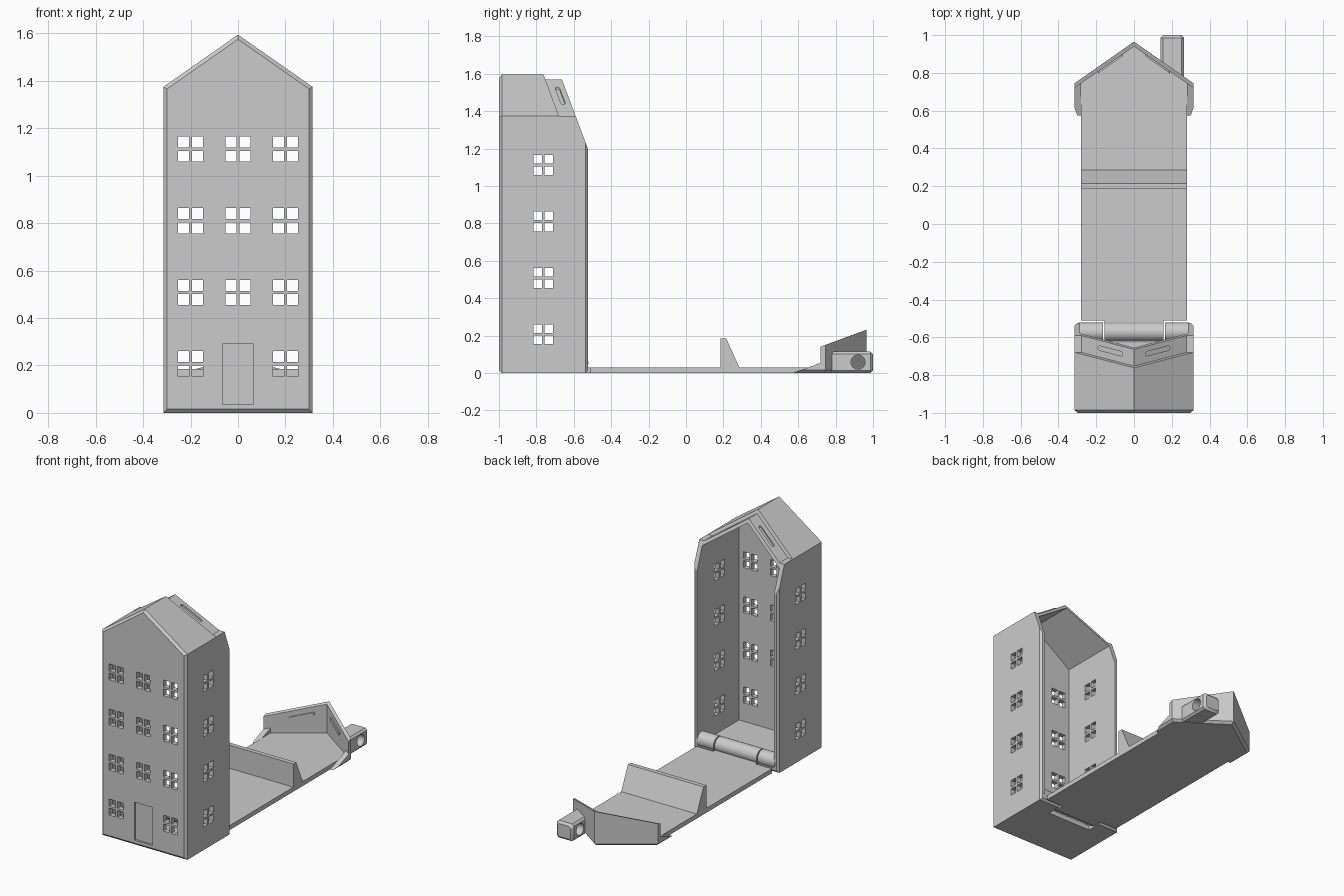
import bpy, bmesh, math
from mathutils import Vector

cube = bpy.data.objects.get("Cube")
if cube:
    bpy.data.objects.remove(cube, do_unlink=True)

grey = bpy.data.materials.new("light_grey")
grey.use_nodes = True
COLOUR = (0.6, 0.6, 0.6, 1)
grey.diffuse_color = COLOUR
grey.node_tree.nodes["Principled BSDF"].inputs["Base Color"].default_value = COLOUR

PITCH, PEAK, HALF = 0.7, 1.595, 0.315


def add_loft(bm, rings):
    """Closed solid through rings that share a point count."""
    loops = [[bm.verts.new(p) for p in ring] for ring in rings]
    n = len(loops[0])
    for a, b in zip(loops, loops[1:]):
        for i in range(n):
            j = (i + 1) % n
            bm.faces.new((a[i], a[j], b[j], b[i]))
    bm.faces.new(loops[0][::-1])
    bm.faces.new(loops[-1])


def solid(name, *lofts):
    bm = bmesh.new()
    for rings in lofts:
        add_loft(bm, rings)
    bmesh.ops.recalc_face_normals(bm, faces=bm.faces)
    mesh = bpy.data.meshes.new(name)
    bm.to_mesh(mesh)
    bm.free()
    mesh.materials.append(grey)
    obj = bpy.data.objects.new(name, mesh)
    bpy.context.collection.objects.link(obj)
    return obj


def box(x0, x1, y0, y1, z0, z1):
    return [[(x0, y0, z), (x1, y0, z), (x1, y1, z), (x0, y1, z)] for z in (z0, z1)]


def along_x(profile, x0, x1):
    return [[(x, y, z) for y, z in profile] for x in (x0, x1)]


def stadium(centre, along, across, up):
    """Round-ended bar on skewed axes."""
    c, a, b, u = map(Vector, (centre, along, across, up))
    ring = []
    for i in range(16):
        t = math.tau * (i + 0.5) / 16
        reach = math.copysign(0.83, math.cos(t)) + 0.17 * math.cos(t)
        ring.append(c + a * reach + b * math.sin(t))
    return [[p - u for p in ring], [p + u for p in ring]]


def cut(obj, *lofts):
    cutter = solid("cutter", *lofts)
    cutter.hide_render = True
    mod = obj.modifiers.new("cut", "BOOLEAN")
    mod.operation, mod.solver, mod.object = "DIFFERENCE", "EXACT", cutter
    bpy.context.view_layer.update()
    graph = bpy.context.evaluated_depsgraph_get()
    mesh = bpy.data.meshes.new_from_object(obj.evaluated_get(graph))
    obj.modifiers.clear()
    obj.data = mesh
    bpy.data.objects.remove(cutter, do_unlink=True)


def barrel(name, x0, x1, y, z, r):
    ring = [(y + r * math.cos(math.tau * i / 32), z + r * math.sin(math.tau * i / 32))
            for i in range(32)]
    return solid(name, along_x(ring, x0, x1))


def house_ring(y, inset, roof=None):
    """Gabled front outline, moved inwards by inset."""
    w = HALF - inset
    top = PEAK - (1.22 * inset if roof is None else roof)
    eave = top - PITCH * w
    return [(-w, y, inset), (w, y, inset), (w, y, eave), (0, y, top), (-w, y, eave)]


# House shell with chamfered front and back edges
house = solid("house_shell", [house_ring(-1, 0.016), house_ring(-0.985, 0),
                              house_ring(-0.538, 0), house_ring(-0.525, 0.013)])
cut(house, [house_ring(-0.968, 0.03, 0.05), house_ring(-0.4, 0.03, 0.05)])

# Sloping back of the side walls and roof
cut(house, along_x([(-0.525, 1.2), (-0.3, 1.2), (-0.3, 1.7), (-0.7125, 1.7)], -0.5, 0.5))

# Lowered roof band that receives the lid
band = [(-0.4, 1.375), (-0.278, 1.375), (0, 1.57), (0.278, 1.375), (0.4, 1.375),
        (0.4, 1.8), (-0.4, 1.8)]
cut(house, [[(x, -0.68 - (z - 1.375) * 0.37 + dy, z) for x, z in band] for dy in (0, 0.4)])
cut(house, *[stadium((s * 0.125, -0.672, 1.484), (s * 0.065, 0.017, -0.0455),
                     (0, 0.012, 0), (0, 0, 0.012)) for s in (-1, 1)])

# Windows of four panes, and the recessed door
PANE = 0.023
panes = []
for row, z in enumerate((0.207, 0.508, 0.81, 1.112)):
    for dz in (-0.03, 0.03):
        z0, z1 = z + dz - PANE, z + dz + PANE
        for d in (-0.03, 0.03):
            for x in (-0.2, 0, 0.2):
                if row or x:
                    panes.append(box(x + d - PANE, x + d + PANE, -1.05, -0.93, z0, z1))
            panes.append(box(-0.4, 0.4, -0.763 + d - PANE, -0.763 + d + PANE, z0, z1))
cut(house, *panes)
cut(house, box(-0.066, 0.066, -1.05, -0.988, 0.036, 0.29))

# Hinge notch in the floor, and the hinge barrels
cut(house, box(-0.163, 0.163, -0.628, -0.4, -0.1, 0.15))
HINGE = (-0.572, 0.055, 0.05)
barrels = [barrel("hinge_right", -0.29, -0.163, *HINGE),
           barrel("hinge_middle", -0.155, 0.155, *HINGE),
           barrel("hinge_left", 0.163, 0.29, *HINGE)]

# Lid panel lying open behind the house, with its hinge tab
panel = [(-0.28, -0.51), (-0.155, -0.51), (-0.155, -0.572), (0.155, -0.572),
         (0.155, -0.51), (0.28, -0.51), (0.28, 0.745), (0, 0.945), (-0.28, 0.745)]
solid("lid_panel", [[(x, y, z) for x, y in panel] for z in (0, 0.03)])

# Chamfered gable end of the lid
solid("lid_gable_base", [
    [(-w, y0, z), (w, y0, z), (w, y1, z), (0, y1 + PITCH * w, z), (-w, y1, z)]
    for w, y0, y1, z in ((0.3, 0.575, 0.737, 0), (HALF, 0.615, 0.745, 0.015))])
solid("lid_side_wedges", *[along_x([(0.615, 0.015), (0.745, 0.015), (0.745, 0.064)],
                                   s * 0.28, s * HALF) for s in (-1, 1)])

# Roof flap along the gable, with a ridge on each inner slope
flap = [(-HALF, 0.745), (0, 0.965), (HALF, 0.745), (HALF, 0.72), (0, 0.94), (-HALF, 0.72)]
solid("lid_roof_flap", [[(x, y, 0.015) for x, y in flap],
                        [(x, y, 0.15 + (y - 0.745) * 0.37) for x, y in flap]])
solid("lid_ridges", *[stadium((s * 0.125, 0.853, 0.142), (s * 0.065, -0.0455, -0.017),
                              (0, 0, 0.012), (0, 0.01, 0)) for s in (-1, 1)])

# Sloped stop across the lid
solid("lid_stop", along_x([(0.185, 0.02), (0.185, 0.185), (0.215, 0.185),
                           (0.285, 0.03), (0.285, 0.02)], -0.28, 0.28))


# Chimney with chamfered edges and a cross hole
def chimney_ring(y, inset):
    a, b, c = 0.0625 - inset, 0.0575 - inset, 0.013
    corners = [(-a, c - b), (c - a, -b), (a - c, -b), (a, c - b),
               (a, b - c), (a - c, b), (c - a, b), (-a, b - c)]
    ring = [(0.2025 + x, 0.0575 + z) for x, z in corners]
    return [(x, 0.955 - PITCH * x if y is None else y, z) for x, z in ring]


chimney = solid("chimney", [chimney_ring(None, 0), chimney_ring(0.986, 0),
                            chimney_ring(1, 0.014)])
hole = [(0.92 + 0.038 * math.cos(math.tau * i / 32), 0.058 + 0.038 * math.sin(math.tau * i / 32))
        for i in range(32)]
cut(chimney, along_x(hole, 0.1, 0.3))

# Smooth the round parts
bpy.ops.object.select_all(action="DESELECT")
for obj in barrels + [chimney]:
    obj.select_set(True)
    bpy.context.view_layer.objects.active = obj
bpy.ops.object.shade_smooth_by_angle(angle=math.radians(30))
